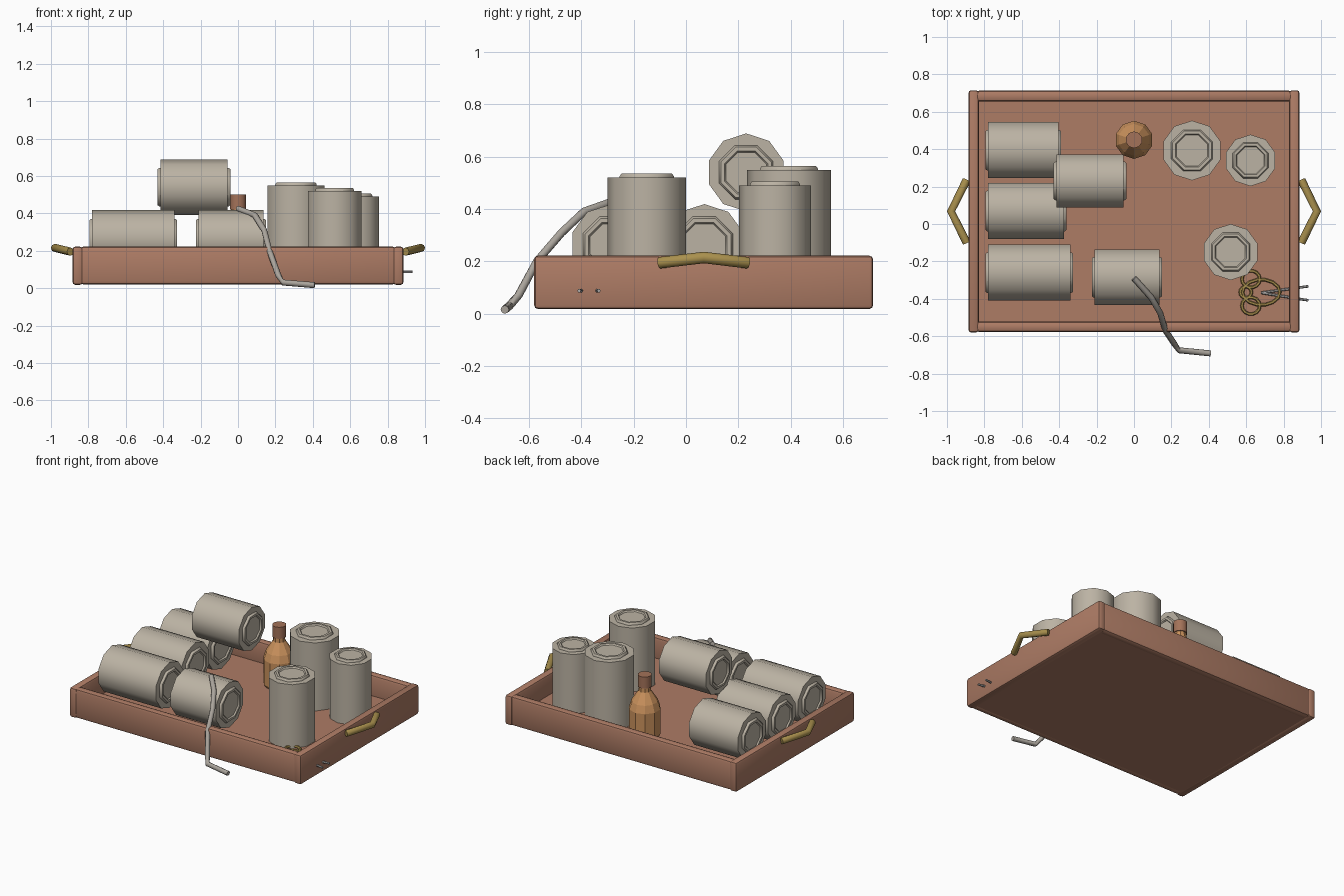
import bpy, bmesh, math
from mathutils import Matrix, Vector

if "Cube" in bpy.data.objects:
    bpy.data.objects.remove(bpy.data.objects["Cube"])


def material(name, rgb):
    m = bpy.data.materials.new(name)
    m.diffuse_color = (*rgb, 1)
    m.use_nodes = True
    m.node_tree.nodes["Principled BSDF"].inputs["Base Color"].default_value = m.diffuse_color
    return m


WOOD = material("tray brown", (0.42, 0.20, 0.13))
CLOTH = material("pale grey fabric", (0.50, 0.45, 0.37))
STRAND = material("grey strand", (0.40, 0.37, 0.33))
AMBER = material("amber", (0.60, 0.29, 0.11))
CAP = material("cap brown", (0.37, 0.17, 0.10))
BRASS = material("brass", (0.40, 0.28, 0.075))
STEEL = material("steel", (0.42, 0.41, 0.40))


def finish(name, bm, mat, smooth=None):
    bmesh.ops.recalc_face_normals(bm, faces=bm.faces)
    me = bpy.data.meshes.new(name)
    bm.to_mesh(me)
    bm.free()
    me.materials.append(mat)
    ob = bpy.data.objects.new(name, me)
    bpy.context.collection.objects.link(ob)
    if smooth:
        bpy.ops.object.select_all(action='DESELECT')
        ob.select_set(True)
        bpy.context.view_layer.objects.active = ob
        bpy.ops.object.shade_smooth_by_angle(angle=math.radians(smooth))
    return ob


def box(name, lo, hi, mat, bevel=0.0):
    lo, hi = Vector(lo), Vector(hi)
    bm = bmesh.new()
    bmesh.ops.create_cube(bm, size=1, matrix=Matrix.Translation((lo + hi) / 2)
                          @ Matrix.Diagonal((*(hi - lo), 1)))
    if bevel:
        bmesh.ops.bevel(bm, geom=bm.edges[:], offset=bevel, segments=2,
                        profile=0.5, affect='EDGES')
    return finish(name, bm, mat, 40)


def lathe(bm, profile, sides, matrix, phase=math.pi / 2):
    """Revolve (radius, height) points around local z; end rings get capped."""
    rings = []
    for r, h in profile:
        rings.append([bm.verts.new(matrix @ Vector((
            r * math.cos(phase + math.tau * i / sides),
            r * math.sin(phase + math.tau * i / sides), h))) for i in range(sides)])
    for a, b in zip(rings, rings[1:]):
        for i in range(sides):
            j = (i + 1) % sides
            bm.faces.new((a[i], a[j], b[j], b[i]))
    bm.faces.new(rings[0][::-1])
    bm.faces.new(rings[-1])


def tube(name, points, radius, mat, sides=8, closed=False):
    pts = [Vector(p) for p in points]
    n = len(pts)
    bm = bmesh.new()
    rings = []
    for k, p in enumerate(pts):
        a = pts[(k - 1) % n] if closed else pts[max(k - 1, 0)]
        b = pts[(k + 1) % n] if closed else pts[min(k + 1, n - 1)]
        t = (b - a).normalized()
        ref = Vector((0, 0, 1)) if abs(t.z) < 0.95 else Vector((1, 0, 0))
        u = t.cross(ref).normalized()
        v = u.cross(t)
        rings.append([bm.verts.new(p + radius * (math.cos(w) * u + math.sin(w) * v))
                      for w in (math.tau * i / sides for i in range(sides))])
    for k in range(n if closed else n - 1):
        a, b = rings[k], rings[(k + 1) % n]
        for i in range(sides):
            j = (i + 1) % sides
            bm.faces.new((a[i], a[j], b[j], b[i]))
    if not closed:
        bm.faces.new(rings[0])
        bm.faces.new(rings[-1])
    return finish(name, bm, mat, 50)


# Tray: floor panel, two end walls, front and back walls
FLOOR = 0.08
box("tray_floor", (-0.86, -0.56, 0.022), (0.86, 0.69, FLOOR), WOOD)
for side, s in (("left", -1), ("right", 1)):
    x0, x1 = sorted((s * 0.83, s * 0.885))
    box(f"tray_wall_{side}", (x0, -0.58, 0.018), (x1, 0.715, 0.222), WOOD, 0.015)
box("tray_wall_front", (-0.845, -0.578, 0.02), (0.845, -0.522, 0.222), WOOD, 0.018)
box("tray_wall_back", (-0.845, 0.655, 0.02), (0.845, 0.713, 0.222), WOOD, 0.018)

# Bent brass handles on both ends
for side, s in (("left", -1), ("right", 1)):
    tube(f"handle_{side}", [(s * 0.895, 0.235, 0.195), (s * 0.978, 0.068, 0.215),
                            (s * 0.895, -0.10, 0.195)], 0.022, BRASS)


# Fabric rolls: ten-sided body with a raised eight-sided ring on each end
def roll(name, matrix, radius, length):
    bm = bmesh.new()
    lathe(bm, [(radius, 0), (radius, length)], 10, matrix)
    ring = [(0.75, -0.005), (0.75, 0.005), (0.70, 0.015), (0.60, 0.015), (0.56, 0.006)]
    ring = [(r * radius, h) for r, h in ring]
    lathe(bm, ring, 8, matrix @ Matrix.Translation((0, 0, length)), math.pi / 8)
    lathe(bm, ring, 8, matrix @ Matrix.Rotation(math.pi, 4, 'X'), math.pi / 8)
    finish(name, bm, CLOTH, 40)


# local z -> x, local y -> z
LIE = Matrix(((0, 0, 1, 0), (1, 0, 0, 0), (0, 1, 0, 0), (0, 0, 0, 1)))
lying = [(-0.78, -0.34, -0.26, 0.262, 0.157), (-0.78, -0.375, 0.07, 0.262, 0.157),
         (-0.78, -0.405, 0.395, 0.262, 0.157), (-0.21, 0.135, -0.285, 0.262, 0.157),
         (-0.415, -0.055, 0.23, 0.54, 0.149)]
for i, (x0, x1, y, z, r) in enumerate(lying):
    roll(f"lying_roll_{i + 1}", Matrix.Translation((x0, y, z)) @ LIE, r, x1 - x0)
standing = [(0.31, 0.393, 0.16, 0.55), (0.623, 0.34, 0.138, 0.49), (0.517, -0.15, 0.15, 0.52)]
for i, (x, y, r, top) in enumerate(standing):
    roll(f"standing_roll_{i + 1}", Matrix.Translation((x, y, FLOOR)), r, top - FLOOR)

# Small bottle with cap
at = Matrix.Translation((0, 0.45, 0))
bm = bmesh.new()
lathe(bm, [(0.09, FLOOR), (0.102, 0.10), (0.102, 0.27), (0.085, 0.32),
           (0.04, 0.39), (0.038, 0.43)], 10, at)
finish("bottle", bm, AMBER)
bm = bmesh.new()
lathe(bm, [(0.045, 0.42), (0.045, 0.50)], 10, at)
finish("bottle_cap", bm, CAP, 40)

# Loose strand hanging over the front wall
tube("strand", [(0, -0.29, 0.425), (0.09, -0.39, 0.39), (0.14, -0.475, 0.31),
                (0.168, -0.57, 0.20), (0.215, -0.64, 0.07), (0.24, -0.675, 0.03),
                (0.41, -0.692, 0.016)], 0.016, STRAND)

# Scissors: brass loops and two steel blades through the right wall
loops = [(0.625, -0.295, 0.048, 0.045), (0.625, -0.437, 0.048, 0.045),
         (0.68, -0.365, 0.10, 0.068), (0.598, -0.365, 0.03, 0.03)]
for i, (x, y, rx, ry) in enumerate(loops):
    tube(f"scissor_loop_{i + 1}",
         [(x + rx * math.cos(math.tau * k / 14), y + ry * math.sin(math.tau * k / 14), 0.09)
          for k in range(14)], 0.009, BRASS, 6, True)
for i, y in enumerate((-0.333, -0.408)):
    tube(f"scissor_blade_{i + 1}", [(0.68, -0.368, 0.09), (0.932, y, 0.088)], 0.007, STEEL, 6)
